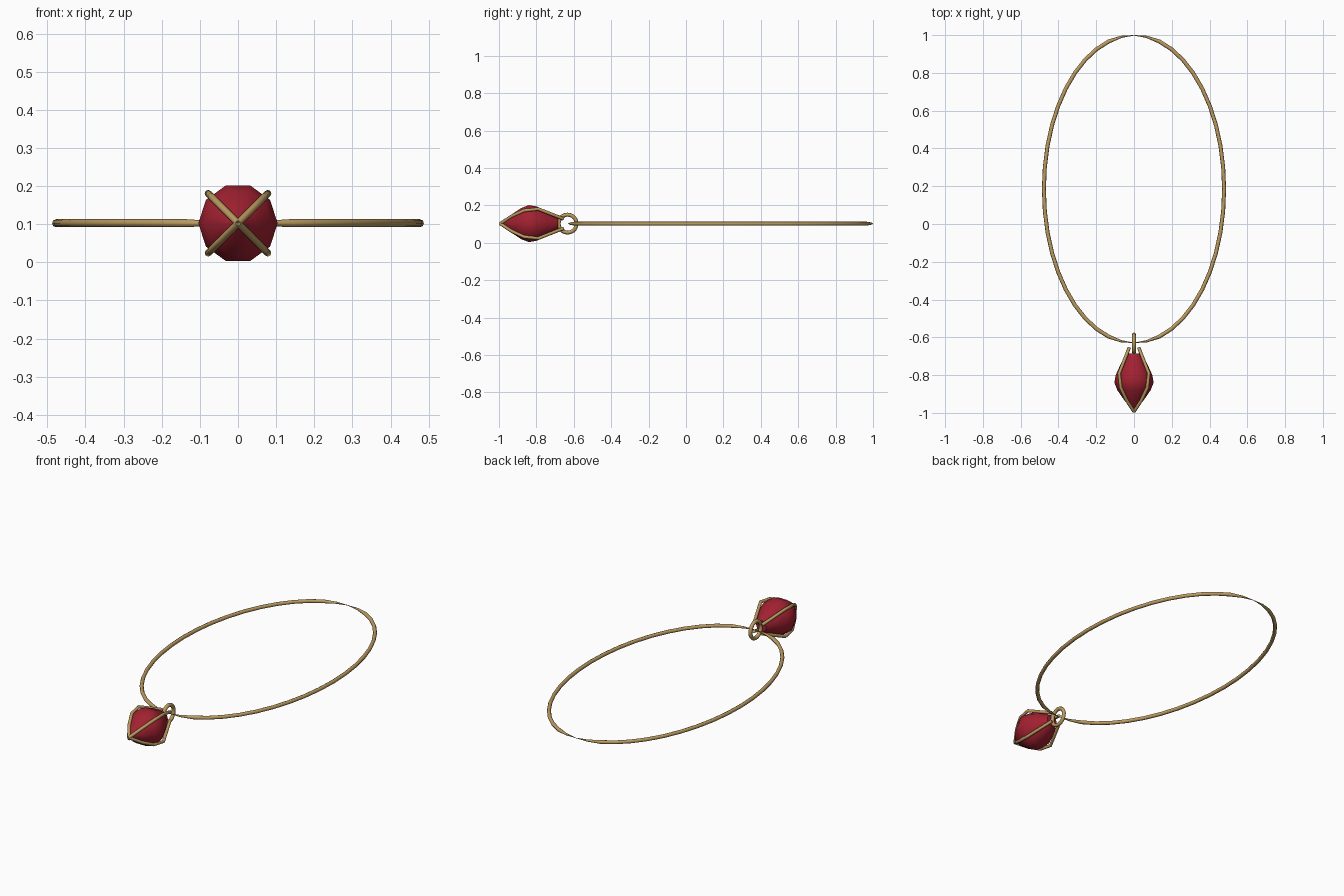
import bpy, bmesh, math
from mathutils import Vector

if "Cube" in bpy.data.objects:
    bpy.data.objects.remove(bpy.data.objects["Cube"])

Z = 0.1025  # height of the flat-lying necklace centre


def material(name, rgb):
    m = bpy.data.materials.new(name)
    m.diffuse_color = (*rgb, 1)
    m.use_nodes = True
    m.node_tree.nodes["Principled BSDF"].inputs["Base Color"].default_value = m.diffuse_color
    return m


gold = material("gold", (0.50, 0.33, 0.12))
red = material("red_gem", (0.36, 0.015, 0.03))


def skin(name, rings, mat, closed=False, angle=50):
    """Join rings of points into a smooth-shaded surface."""
    bm = bmesh.new()
    vs = [[bm.verts.new(p) for p in r] for r in rings]
    n = len(vs[0])
    for i in range(len(vs) if closed else len(vs) - 1):
        a, b = vs[i], vs[(i + 1) % len(vs)]
        for j in range(n):
            k = (j + 1) % n
            bm.faces.new((a[j], a[k], b[k], b[j]))
    if not closed:
        bm.faces.new(vs[0])
        bm.faces.new(vs[-1])
    bmesh.ops.recalc_face_normals(bm, faces=bm.faces)
    me = bpy.data.meshes.new(name)
    bm.to_mesh(me)
    bm.free()
    ob = bpy.data.objects.new(name, me)
    bpy.context.collection.objects.link(ob)
    me.materials.append(mat)
    bpy.ops.object.select_all(action='DESELECT')
    ob.select_set(True)
    bpy.context.view_layer.objects.active = ob
    bpy.ops.object.shade_smooth_by_angle(angle=math.radians(angle))
    return ob


def tube_ring(c, u, v, r, sides=8):
    return [c + u * (r * math.cos(t)) + v * (r * math.sin(t))
            for t in (2 * math.pi * k / sides for k in range(sides))]


# Oval cord, pinched thin where its two halves meet at front and back
rings, N = [], 44
for i in range(N):
    t = 2 * math.pi * i / N
    c = Vector((0.477 * math.cos(t), 0.185 + 0.814 * math.sin(t), Z))
    tan = Vector((-0.477 * math.sin(t), 0.814 * math.cos(t), 0)).normalized()
    side = Vector((tan.y, -tan.x, 0))
    pinch = max(0.12, min(1, abs(c.x) / 0.12))
    rings.append(tube_ring(c, side, Vector((0, 0, 1)), 0.0105 * pinch))
skin("cord", rings, gold, closed=True)

# Bail ring standing across the cord
rings = []
for i in range(20):
    t = 2 * math.pi * i / 20
    out = Vector((0, math.cos(t), math.sin(t)))
    rings.append(tube_ring(Vector((0, -0.633, Z)) + out * 0.048, out, Vector((1, 0, 0)), 0.0105))
skin("bail_ring", rings, gold, closed=True)

# Ten-sided gem turned around the y axis
profile = [(-0.986, 0.003), (-0.935, 0.05), (-0.88, 0.088), (-0.84, 0.104),
           (-0.80, 0.097), (-0.74, 0.07), (-0.685, 0.033)]
skin("gem", [tube_ring(Vector((0, y, Z)), Vector((1, 0, 0)), Vector((0, 0, 1)), r, 10)
             for y, r in profile], red, angle=45)

# Four claw wires from the tip over the gem to the bail
claw = [(-0.993, 0.0), (-0.93, 0.058), (-0.865, 0.1), (-0.79, 0.111),
        (-0.69, 0.055), (-0.655, 0.036)]
for q in range(4):
    a = math.radians(45 + 90 * q)
    out = Vector((math.cos(a), 0, math.sin(a)))
    across = Vector((-math.sin(a), 0, math.cos(a)))
    pts = [Vector((0, y, Z)) + out * r for y, r in claw]
    rings = []
    for i, p in enumerate(pts):
        d = (pts[min(i + 1, len(pts) - 1)] - pts[max(i - 1, 0)]).normalized()
        rings.append(tube_ring(p, across, d.cross(across), 0.009))
    skin(f"claw_{q + 1}", rings, gold)
